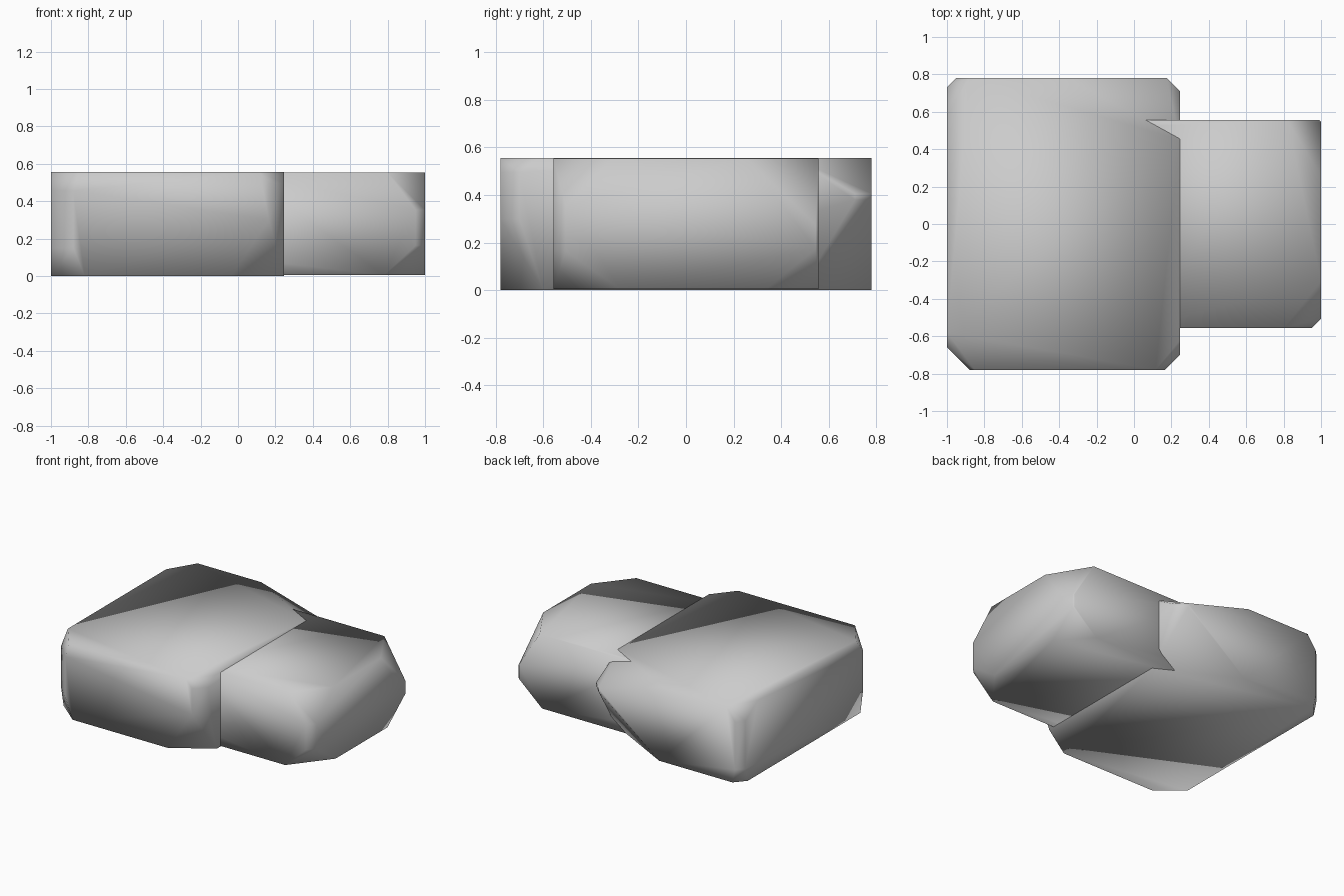
import bpy, bmesh, math
from mathutils import Vector

if "Cube" in bpy.data.objects:
    bpy.data.objects.remove(bpy.data.objects["Cube"])


def faceted_block(name, lo, hi, cuts, chamfers):
    """Box whose corners are sliced off.
    cuts: {(sx, sy, sz): (dx, dy, dz)} distance cut along each edge of a corner.
    chamfers: {(sx, sy): size} chamfer of each upright edge."""
    bm = bmesh.new()
    for (sx, sy, sz), (dx, dy, dz) in cuts.items():
        corner = Vector((hi[0] if sx > 0 else lo[0],
                         hi[1] if sy > 0 else lo[1],
                         hi[2] if sz > 0 else lo[2]))
        c = chamfers[(sx, sy)]
        for off in ((dx, 0, 0), (0, dy, 0), (c, 0, dz), (0, c, dz)):
            bm.verts.new(corner - Vector((sx * off[0], sy * off[1], sz * off[2])))
    bmesh.ops.remove_doubles(bm, verts=bm.verts, dist=0.001)
    res = bmesh.ops.convex_hull(bm, input=bm.verts)
    loose = [v for v in bm.verts if not v.link_faces]
    bmesh.ops.delete(bm, geom=loose, context='VERTS')
    bmesh.ops.dissolve_limit(bm, angle_limit=math.radians(2),
                             verts=bm.verts, edges=bm.edges)
    bmesh.ops.recalc_face_normals(bm, faces=bm.faces)
    for f in bm.faces:
        f.smooth = True
    me = bpy.data.meshes.new(name)
    bm.to_mesh(me)
    bm.free()
    ob = bpy.data.objects.new(name, me)
    bpy.context.collection.objects.link(ob)
    return ob


# Wide block on the left
faceted_block(
    "large_block", (-1, -0.78, 0), (0.245, 0.78, 0.556),
    {(-1, -1, -1): (0.18, 0.15, 0.15),
     (-1, 1, -1): (0.07, 0.08, 0.10),
     (-1, -1, 1): (0.15, 0.20, 0.10),
     (-1, 1, 1): (0.12, 0.20, 0.10),
     (1, -1, -1): (0.28, 0.18, 0.30),
     (1, -1, 1): (0.13, 0.16, 0.06),
     (1, 1, -1): (0.57, 0.30, 0.38),
     (1, 1, 1): (0.60, 0.33, 0.15)},
    {(-1, -1): 0.12, (-1, 1): 0.05, (1, -1): 0.08, (1, 1): 0.07})

# Narrower block on the right, sunk into the wide one
faceted_block(
    "small_block", (-0.08, -0.556, 0.004), (1, 0.556, 0.553),
    {(-1, -1, -1): (0.10, 0.10, 0.10),
     (-1, 1, -1): (0.10, 0.10, 0.10),
     (-1, -1, 1): (0.10, 0.10, 0.10),
     (-1, 1, 1): (0.04, 0.04, 0.04),
     (1, -1, -1): (0.22, 0.28, 0.16),
     (1, -1, 1): (0.20, 0.25, 0.20),
     (1, 1, -1): (0.20, 0.22, 0.17),
     (1, 1, 1): (0.18, 0.30, 0.28)},
    {(-1, -1): 0.03, (-1, 1): 0.03, (1, -1): 0.05, (1, 1): 0.01})
